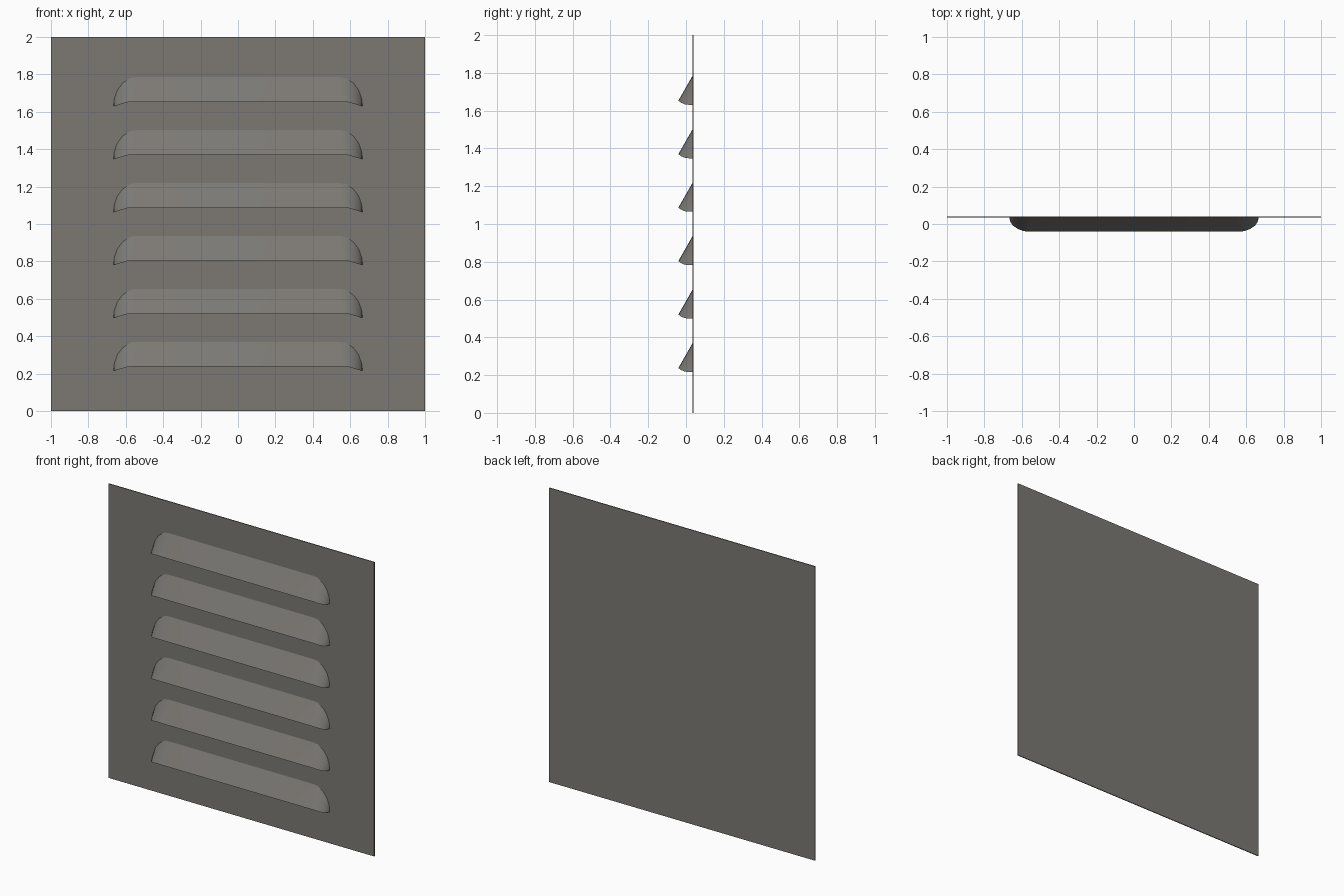
import bpy, bmesh, math

cube = bpy.data.objects.get("Cube")
if cube:
    bpy.data.objects.remove(cube, do_unlink=True)

# Material
metal = bpy.data.materials.new("warm_grey_metal")
metal.use_nodes = True
grey = (0.2, 0.19, 0.175, 1)
metal.diffuse_color = grey
metal.node_tree.nodes["Principled BSDF"].inputs["Base Color"].default_value = grey

BACK, FACE, LIP = 0.041, 0.035, -0.041


def add_object(name, bm):
    mesh = bpy.data.meshes.new(name)
    bm.to_mesh(mesh)
    bm.free()
    mesh.materials.append(metal)
    ob = bpy.data.objects.new(name, mesh)
    bpy.context.collection.objects.link(ob)
    return ob


# Thin square backing panel
bm = bmesh.new()
bmesh.ops.create_cube(bm, size=1)
for v in bm.verts:
    v.co.x *= 2
    v.co.y = FACE if v.co.y < 0 else BACK
    v.co.z = 2 * v.co.z + 1
add_object("back_panel", bm)

# Half outlines of a louver, from the outer end towards the middle:
# root is where it meets the panel (x, z), lip is its open lower edge (x, y, z)
root = [(0.666, 0), (0.661, 0.04), (0.645, 0.085), (0.617, 0.122), (0.575, 0.15), (0.54, 0.154)]
lip = [(0.666, FACE, 0), (0.663, 0.015, 0), (0.648, -0.008, 0.003),
       (0.622, -0.026, 0.011), (0.59, -0.038, 0.02), (0.56, LIP, 0.021)]


def louver(name, z):
    """Hood open along its underside, with rounded ends."""
    bm = bmesh.new()
    pairs = []
    for side in (1, -1):
        half = [(bm.verts.new((side * rx, FACE, z + rz)),
                 bm.verts.new((side * lx, ly, z + lz)))
                for (rx, rz), (lx, ly, lz) in zip(root, lip)]
        pairs += half if side == 1 else half[::-1]
    for (r0, l0), (r1, l1) in zip(pairs, pairs[1:]):
        bm.faces.new((r0, r1, l1, l0))
    bmesh.ops.remove_doubles(bm, verts=bm.verts, dist=1e-5)
    bm.normal_update()
    # Outer skin faces forward
    if sum(f.normal.y * f.calc_area() for f in bm.faces) > 0:
        bmesh.ops.reverse_faces(bm, faces=bm.faces)
    ob = add_object(name, bm)
    bpy.ops.object.select_all(action="DESELECT")
    ob.select_set(True)
    bpy.context.view_layer.objects.active = ob
    bpy.ops.object.shade_smooth_by_angle(angle=math.radians(50))


# Six evenly spaced louvers
for i in range(6):
    louver(f"louver_{i + 1}", 0.216 + 0.283 * i)
